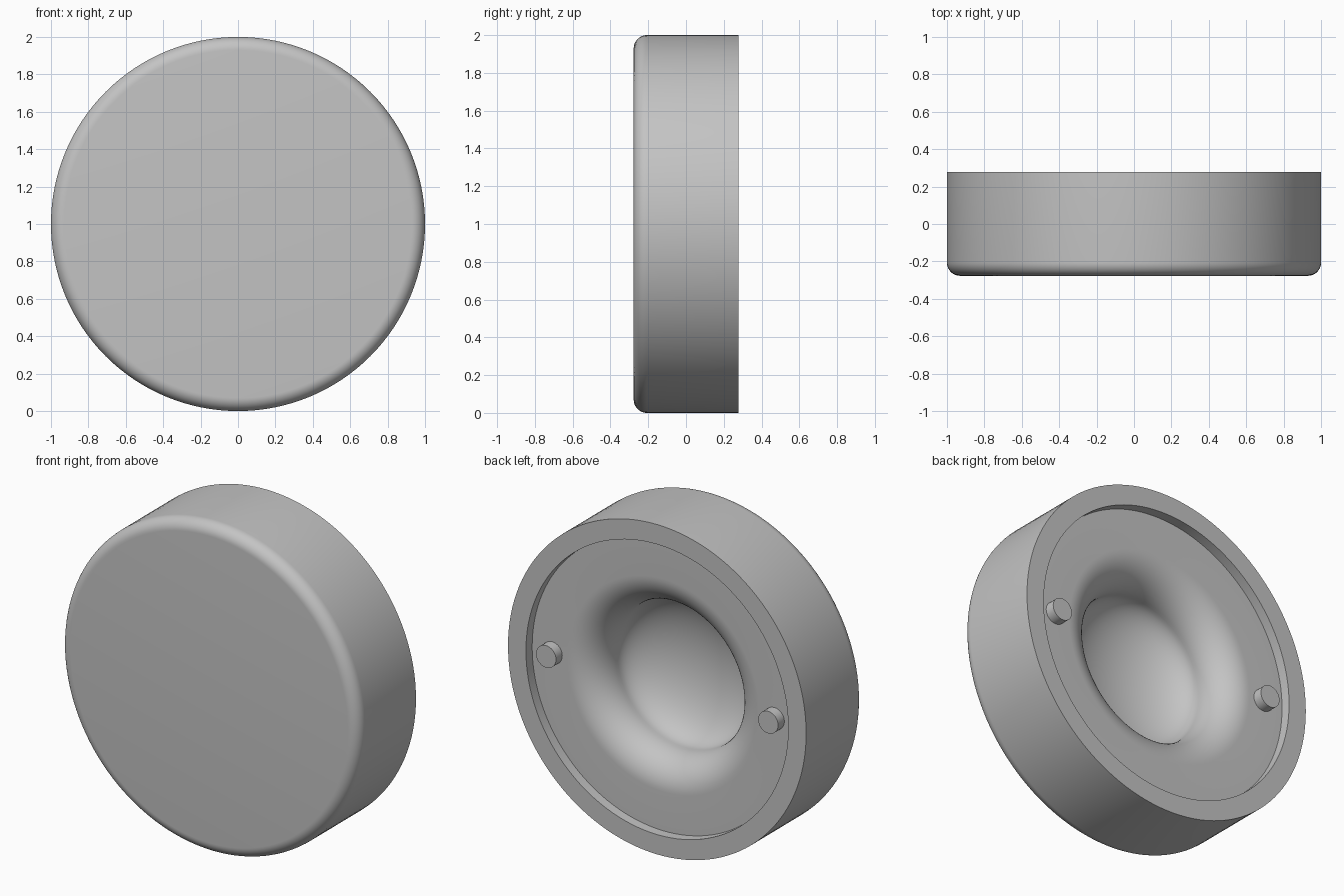
import bpy, bmesh
from math import sin, cos, pi, radians
from mathutils import Vector, Matrix

cube = bpy.data.objects.get("Cube")
if cube:
    bpy.data.objects.remove(cube, do_unlink=True)

grey = bpy.data.materials.new("plain_grey")
grey.use_nodes = True
COLOUR = (0.55, 0.55, 0.55, 1)
grey.diffuse_color = COLOUR
grey.node_tree.nodes["Principled BSDF"].inputs["Base Color"].default_value = COLOUR

HALF = 0.277          # half of the thickness
FLOOR = HALF - 0.06   # level of the recessed back floor
NECK = 0.015          # level where the hollow is steepest
CENTRE = Vector((0, 0, 1))


def arc(r, y, a, b, start, end, steps):
    """Elliptical arc of (radius, y) points, angles in quarter turns."""
    angles = [(start + (end - start) * i / steps) * pi / 2 for i in range(steps + 1)]
    return [(r + a * cos(t), y + b * sin(t)) for t in angles]


def finish(bm, name):
    bmesh.ops.recalc_face_normals(bm, faces=bm.faces)
    mesh = bpy.data.meshes.new(name)
    bm.to_mesh(mesh)
    bm.free()
    obj = bpy.data.objects.new(name, mesh)
    bpy.context.collection.objects.link(obj)
    mesh.materials.append(grey)
    bpy.ops.object.select_all(action='DESELECT')
    obj.select_set(True)
    bpy.context.view_layer.objects.active = obj
    bpy.ops.object.shade_smooth_by_angle(angle=radians(30))
    return obj


def lathe(name, profile, steps):
    """Spin a (radius, y) profile about the y axis through the centre."""
    bm = bmesh.new()
    verts = [bm.verts.new(CENTRE + Vector((r, y, 0))) for r, y in profile]
    edges = [bm.edges.new(pair) for pair in zip(verts, verts[1:])]
    bmesh.ops.spin(bm, geom=verts + edges, cent=CENTRE, axis=(0, 1, 0),
                   angle=2 * pi, steps=steps, use_duplicate=False)
    bmesh.ops.remove_doubles(bm, verts=bm.verts, dist=0.0002)
    return finish(bm, name)


# Round body: flat front, rounded front edge, recessed back with a smooth hollow
profile = [(0, -HALF)]
profile += arc(0.93, -HALF + 0.07, 0.07, 0.07, -1, 0, 10)
profile += [(1, HALF), (0.88, HALF), (0.88, FLOOR)]
profile += arc(0.645, NECK, 0.195, FLOOR - NECK, 1, 2, 16)
profile += arc(0, NECK, 0.45, -0.22, 0, 1, 20)[1:-1]
profile += [(0, NECK - 0.22)]
lathe("body", profile, 128)

# Two short pegs on the back floor
for side, x in (("left", 0.745), ("right", -0.745)):
    bm = bmesh.new()
    place = Matrix.Translation((x, HALF - 0.035, 1)) @ Matrix.Rotation(pi / 2, 4, 'X')
    bmesh.ops.create_cone(bm, cap_ends=True, segments=32, radius1=0.067,
                          radius2=0.067, depth=0.07, matrix=place)
    finish(bm, side + "_peg")
